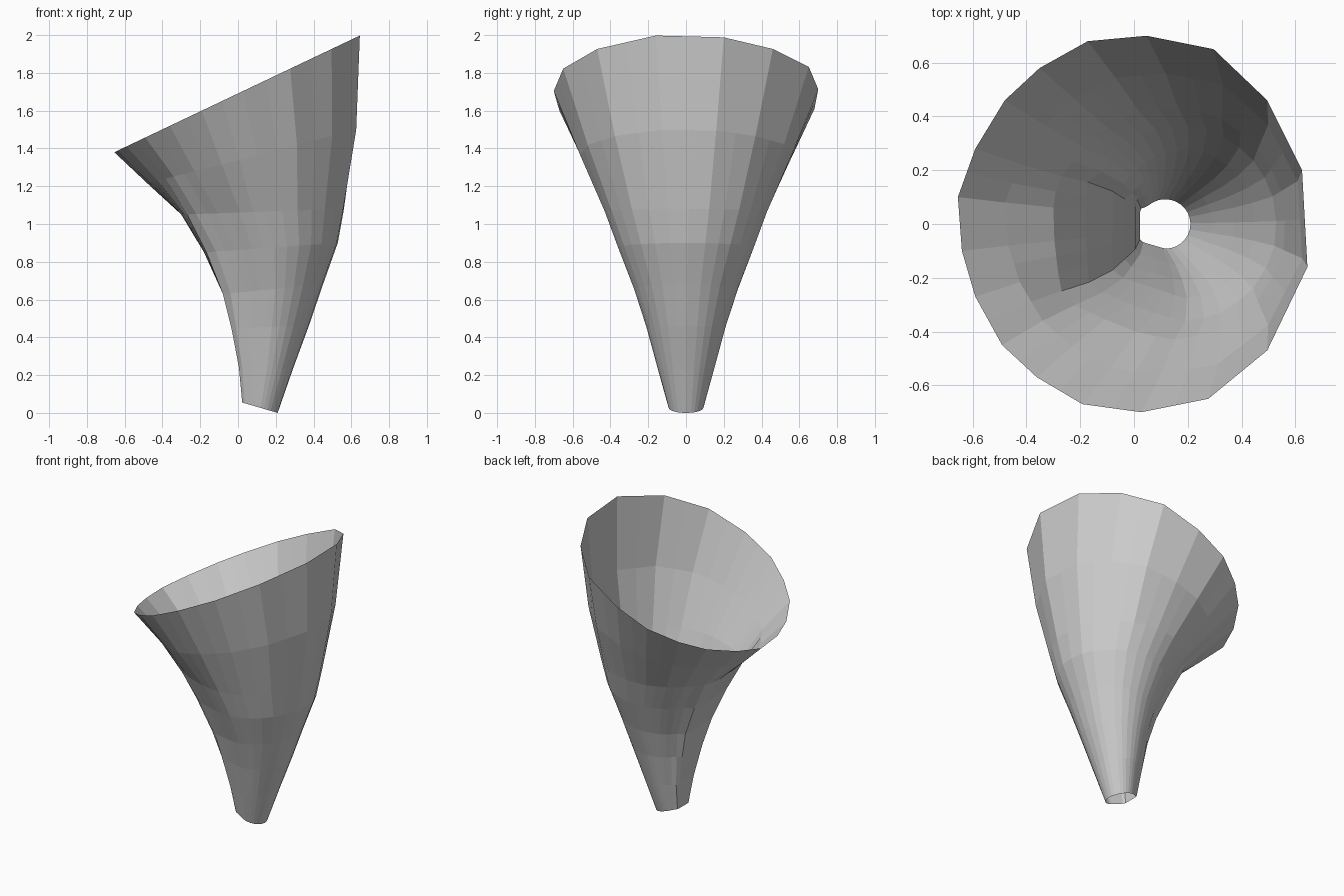
import bpy, bmesh, math

if "Cube" in bpy.data.objects:
    bpy.data.objects.remove(bpy.data.objects["Cube"])

# Outline of the 18-sided rim, seen from above (x, y)
RIM = [(.65, -.16), (.63, .2), (.5, .46), (.3, .65), (.05, .7), (-.17, .68),
       (-.35, .58), (-.48, .46), (-.59, .28), (-.655, .1), (-.64, -.1),
       (-.59, -.27), (-.49, -.45), (-.36, -.57), (-.19, -.67), (.03, -.7),
       (.28, -.65), (.5, -.47)]

# Tilted sections: left x, left z, right x, right z, half width, rim-like faceting,
# front and back corner of the flattened left wall (0 = round)
SECTIONS = [
    (.022, .055, .21, .0, .092, 0, .7, .6),
    (.005, .24, .29, .23, .15, 0, .72, .6),
    (-.035, .45, .375, .46, .21, 0, .72, .5),
    (-.08, .63, .45, .68, .275, 0, .68, .45),
    (-.18, .85, .53, .9, .36, .2, .67, .45),
    (-.3, 1.05, .565, 1.08, .43, .4, .7, .4),
    (-.48, 1.215, .63, 1.5, .56, 1, 0, 0),
    (-.655, 1.38, .65, 2.0, .70, 1, 0, 0),
]

# Rim outline in unit form, with a midpoint on every side
unit = []
for i, (x, y) in enumerate(RIM):
    nx, ny = RIM[(i + 1) % len(RIM)]
    unit.append((x / .655, y / .7))
    unit.append(((x + nx) / 1.31, (y + ny) / 1.4))


def ring(bm, xl, zl, xr, zr, half, facet, front, back):
    verts = []
    for u, v in unit:
        length = math.hypot(u, v)
        cu, cv = u / length, v / length
        r = 1
        corner = front if v < 0 else back
        if u < 0 and corner:
            # flat wall on the left, then a straight run to the widest point
            r = min(1 / abs(cu), 1 / (abs(cv) + (1 - corner) * abs(cu)))
            if v > 0:
                r = max(1, r)
        r = facet + (1 - facet) * r / length
        u, v = u * r, v * r
        t = (u + 1) / 2
        verts.append(bm.verts.new((xl + (xr - xl) * t, half * v, zl + (zr - zl) * t)))
    return verts


# Open funnel lofted through the sections
bm = bmesh.new()
rings = [ring(bm, *s) for s in SECTIONS]
n = len(unit)
for a, b in zip(rings, rings[1:]):
    for i in range(n):
        j = (i + 1) % n
        bm.faces.new((a[i], a[j], b[j], b[i]))
bmesh.ops.recalc_face_normals(bm, faces=bm.faces)
mesh = bpy.data.meshes.new("funnel")
bm.to_mesh(mesh)
bm.free()
bpy.context.collection.objects.link(bpy.data.objects.new("funnel", mesh))
